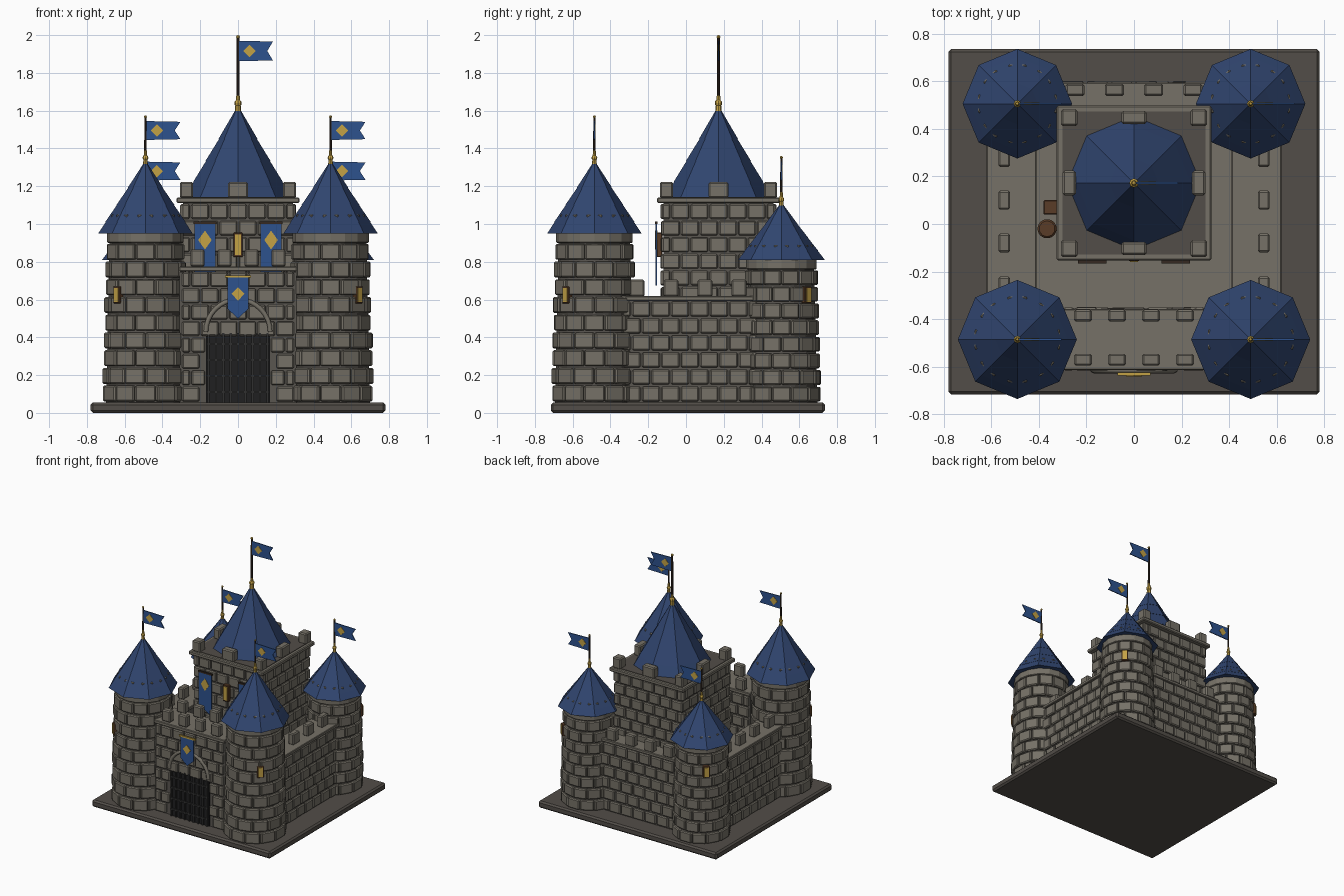
import bpy, bmesh, random
from math import pi, sin, cos, radians
from mathutils import Matrix, Vector

random.seed(4)
if "Cube" in bpy.data.objects:
    bpy.data.objects.remove(bpy.data.objects["Cube"])


def material(name, rgb):
    m = bpy.data.materials.new(name)
    m.use_nodes = True
    m.diffuse_color = (*rgb, 1)
    bsdf = m.node_tree.nodes["Principled BSDF"]
    bsdf.inputs["Base Color"].default_value = (*rgb, 1)
    bsdf.inputs["Roughness"].default_value = 0.9
    return m


STONE = material("stone", (0.18, 0.165, 0.135))
MORTAR = material("mortar", (0.10, 0.092, 0.08))
PAVING = material("dark paving", (0.085, 0.075, 0.065))
ROOF = material("roof blue", (0.03, 0.06, 0.16))
CLOTH = material("cloth blue", (0.027, 0.085, 0.27))
GOLD = material("gold", (0.55, 0.36, 0.06))
IRON = material("iron", (0.014, 0.014, 0.015))
BARS = material("bar grey", (0.03, 0.03, 0.03))
WOOD = material("wood", (0.10, 0.045, 0.02))
POLE = material("pole brown", (0.035, 0.022, 0.015))


def finish(name, bm, mat, bevel=0.0):
    me = bpy.data.meshes.new(name)
    bm.to_mesh(me)
    bm.free()
    me.materials.append(mat)
    ob = bpy.data.objects.new(name, me)
    bpy.context.collection.objects.link(ob)
    if bevel:
        mod = ob.modifiers.new("chamfer", "BEVEL")
        mod.width, mod.segments = bevel, 1
    return ob


def add_box(bm, centre, size, angle=0):
    m = Matrix.Translation(centre) @ Matrix.Rotation(angle, 4, "Z") @ Matrix.Diagonal((*size, 1))
    bmesh.ops.create_cube(bm, size=1, matrix=m)


def box(name, centre, size, mat, bevel=0.0, angle=0):
    bm = bmesh.new()
    add_box(bm, centre, size, angle)
    return finish(name, bm, mat, bevel)


def add_cone(bm, x, y, z0, z1, r0, r1, sides):
    bmesh.ops.create_cone(bm, cap_ends=True, segments=sides, radius1=r0, radius2=r1, depth=z1 - z0,
                          matrix=Matrix.Translation((x, y, (z0 + z1) / 2)))


def cone(name, x, y, z0, z1, r0, r1, sides, mat, bevel=0.0):
    bm = bmesh.new()
    add_cone(bm, x, y, z0, z1, r0, r1, sides)
    return finish(name, bm, mat, bevel)


def plate(name, points, origin, thick, mat):
    """Flat outline in x and z, given a thickness along y."""
    bm = bmesh.new()
    o = Vector(origin)
    face = bm.faces.new([bm.verts.new(o + Vector((x, -thick / 2, z))) for x, z in points])
    ext = bmesh.ops.extrude_face_region(bm, geom=[face])
    bmesh.ops.translate(bm, vec=(0, thick, 0), verts=[v for v in ext["geom"] if isinstance(v, bmesh.types.BMVert)])
    bmesh.ops.recalc_face_normals(bm, faces=bm.faces)
    return finish(name, bm, mat)


def diamond(name, x, y, z, w, h, thick):
    plate(name, [(-w, 0), (0, -h), (w, 0), (0, h)], (x, y, z), thick, GOLD)


def add_courses(bm, centre, angle, length, z0, z1, rows, count, gate=None):
    """Running-bond blocks on a flat wall face that looks along angle."""
    h, w = (z1 - z0) / rows, length / count
    out, side = Vector((cos(angle), sin(angle), 0)), Vector((-sin(angle), cos(angle), 0))
    for row in range(rows):
        z = z0 + h * (row + 0.5)
        shift = w / 2 if row % 2 else 0
        for i in range(count + row % 2):
            a = max(-length / 2, -length / 2 + i * w - shift)
            b = min(length / 2, a + w if i or not shift else a + w / 2)
            spans = [(a, b)]
            if gate and z < gate[1]:
                spans = [(a, min(b, -gate[0])), (max(a, gate[0]), b)]
            for s, e in spans:
                if e - s > 0.03:
                    p = Vector((*centre, z)) + side * (s + e) / 2 + out * random.uniform(-0.004, 0.003)
                    add_box(bm, p, (0.03, e - s - 0.008, h - 0.01), angle)


def flag(x, y, z0, top, r, fh):
    """Gold finial, pole, swallowtail flag and emblem."""
    cone("flag_pole", x, y, z0, top - 0.01, r, r * 0.8, 8, POLE)
    cone("finial_cone", x, y, z0 - 0.03, z0 + 0.06, r * 2, r, 8, GOLD)
    for name, z, s in (("finial_ball", z0 + 0.02, 2.2), ("pole_ball", top - r * 1.1, 1.1)):
        bm = bmesh.new()
        bmesh.ops.create_uvsphere(bm, u_segments=8, v_segments=6, radius=r * s,
                                  matrix=Matrix.Translation((x, y, z)))
        finish(name, bm, GOLD)
    z, e = top - 0.03 - fh, 0.185
    plate("flag", [(0, -fh), (e, -fh + 0.004), (e - 0.03, 0), (e, fh - 0.004), (0, fh)], (x, y, z), 0.007, CLOTH)
    diamond("flag_emblem", x + 0.06, y, z, 0.033, 0.033, 0.012)


def roof(name, x, y, z0, z1, radius):
    """Eight-sided spire in overlapping tiers."""
    bm = bmesh.new()
    steps = [0, 0.18, 0.42, 0.66, 1]
    at = lambda f: z0 + (z1 - z0) * f
    for a, b in zip(steps, steps[1:]):
        lip = 0.008 if a else 0
        add_cone(bm, x, y, at(a) - lip, at(b), radius * (1 - a) + lip, max(radius * (1 - b), 0.004), 8)
    finish(name, bm, ROOF)


def window(name, x, y, z, angle, h):
    out = Vector((cos(angle), sin(angle), 0))
    p = Vector((x, y, z))
    box(name + "_frame", p, (0.03, 0.05, h), WOOD, 0.004, angle)
    box(name + "_pane", p + out * 0.013, (0.012, 0.034, h * 0.82), GOLD, 0, angle)


def tower(name, x, y, eave, tip, radius, rows, top):
    z0, wall = 0.055, eave - 0.05
    r0, r1 = radius * 0.89, radius * 0.81
    cone(name + "_core", x, y, z0, eave, r0 - 0.014, r1 - 0.014, 16, MORTAR)
    cone(name + "_collar", x, y, wall, eave + 0.01, r1, r1, 16, STONE, 0.004)
    bm, n, h = bmesh.new(), 12, (wall - z0) / rows
    for row in range(rows):
        r = r0 + (r1 - r0) * row / rows
        for i in range(n):
            a = (i + row % 2 / 2) * 2 * pi / n
            d = r - 0.025 + random.uniform(-0.003, 0.004)
            add_box(bm, (x + d * cos(a), y + d * sin(a), z0 + h * (row + 0.5)),
                    (0.05, 2 * pi * r / n - 0.008, h - 0.01), a)
    finish(name + "_blocks", bm, STONE, 0.007)
    # Battlements whose corners break through the roof
    bm, peak = bmesh.new(), eave + (tip - eave) * 0.265
    for i in range(8):
        a, d = i * pi / 4, radius * 0.72 - 0.02
        add_box(bm, (x + d * cos(a), y + d * sin(a), (eave + peak) / 2),
                (0.04, radius * 0.33, peak - eave), a)
    finish(name + "_battlements", bm, STONE, 0.004)
    roof(name + "_roof", x, y, eave, tip, radius)
    flag(x, y, tip, top, 0.007, 0.05)
    a = radians(45 if x > 0 else 135) * (1 if y > 0 else -1)
    window(name + "_window", x + r1 * 1.01 * cos(a), y + r1 * 1.01 * sin(a), 0.625, a, 0.09)


# Ground slab and courtyard
box("base_slab", (0, 0.01, 0.0275), (1.56, 1.45, 0.055), PAVING, 0.012)
box("courtyard_floor", (0, 0, 0.055), (0.86, 0.86, 0.012), STONE)

# Corner towers
for side, sx in (("left", 1), ("right", -1)):
    tower("front_" + side + "_tower", sx * 0.49, -0.485, 0.95, 1.33, 0.25, 9, 1.575)
    tower("back_" + side + "_tower", sx * 0.49, 0.505, 0.81, 1.11, 0.23, 8, 1.36)

# Curtain walls with walkways and merlons
blocks, merlons, coping = bmesh.new(), bmesh.new(), bmesh.new()
for sx in (-1, 1):
    box("side_wall", (sx * 0.51, 0, 0.325), (0.18, 0.9, 0.55), MORTAR)
    add_box(coping, (sx * 0.515, 0, 0.606), (0.21, 0.9, 0.024))
    add_courses(blocks, (sx * 0.6, 0.02), 0 if sx > 0 else pi, 0.72, 0.055, 0.595, 6, 7)
    for y in (-0.26, -0.08, 0.1, 0.28):
        add_box(merlons, (sx * 0.545, y, 0.66), (0.05, 0.08, 0.09))
box("back_wall", (0, 0.5, 0.325), (0.8, 0.17, 0.55), MORTAR)
add_box(coping, (0, 0.5, 0.606), (0.8, 0.19, 0.024))
add_courses(blocks, (0, 0.582), pi / 2, 0.72, 0.055, 0.595, 6, 7)
for i in range(4):
    add_box(merlons, ((i - 1.5) * 0.165, 0.563, 0.66), (0.08, 0.052, 0.09))

# Gatehouse
box("gatehouse_core", (0, -0.48, 0.4), (0.62, 0.23, 0.69), MORTAR)
add_box(coping, (0, -0.485, 0.762), (0.62, 0.255, 0.026))
add_courses(blocks, (0, -0.598), -pi / 2, 0.6, 0.055, 0.75, 8, 6, (0.17, 0.42))
add_courses(blocks, (0, -0.367), pi / 2, 0.6, 0.055, 0.75, 8, 6)
for i in range(4):
    for y in (-0.57, -0.385):
        add_box(merlons, ((i - 1.5) * 0.143, y, 0.82), (0.075, 0.05, 0.09))

# Gate, portcullis and arch
box("gate_panel", (0, -0.597, 0.238), (0.34, 0.012, 0.366), IRON)
bm = bmesh.new()
for i in range(9):
    add_box(bm, ((i - 4) * 0.039, -0.607, 0.238), (0.012, 0.012, 0.37))
for i in range(4):
    add_box(bm, (0, -0.609, 0.11 + i * 0.085), (0.33, 0.01, 0.012))
finish("portcullis_bars", bm, BARS)
curve = bpy.data.curves.new("gate_arch", "CURVE")
curve.dimensions, curve.bevel_depth, curve.bevel_resolution = "3D", 0.014, 1
curve.use_fill_caps = True
spline = curve.splines.new("POLY")
spline.points.add(16)
for i, p in enumerate(spline.points):
    p.co = (0.17 * cos(i * pi / 16), -0.613, 0.43 + 0.17 * sin(i * pi / 16), 1)
curve.materials.append(STONE)
bpy.context.collection.objects.link(bpy.data.objects.new("gate_arch", curve))

# Shield banner above the gate
w = 0.055
plate("gate_banner", [(-w, 0), (-w, -0.17), (0, -0.22), (w, -0.17), (w, 0)], (0, -0.632, 0.72), 0.009, CLOTH)
diamond("gate_emblem", 0, -0.634, 0.63, 0.034, 0.036, 0.014)
box("gate_banner_rod", (0, -0.63, 0.722), (0.14, 0.014, 0.012), GOLD)

# Keep
KY, KH = 0.172, 0.29
box("keep_core", (0, KY, 0.58), (KH * 2, KH * 2, 1.06), MORTAR)
for i in range(4):
    a = i * pi / 2
    add_courses(blocks, (KH * cos(a), KY + KH * sin(a)), a, 0.605, 0.055, 1.11, 12, 6)
box("keep_cornice", (0, KY, 1.125), (0.65, 0.65, 0.03), STONE, 0.006)
box("keep_terrace", (0, KY, 1.14), (0.6, 0.6, 0.008), PAVING)
for i in (-1, 0, 1):
    for j in (-1, 0, 1):
        if i or j:
            size = (0.07 if j else 0.055, 0.07 if i else 0.055)
            size = (size[0] if i else 0.105, size[1] if j else 0.105)
            add_box(merlons, (i * 0.272, KY + j * 0.275, 1.18), (*size, 0.085))
roof("keep_roof", 0, KY, 1.14, 1.62, 0.283)
flag(0, KY, 1.62, 2.0, 0.009, 0.054)
finish("wall_blocks", blocks, STONE, 0.007)
finish("merlons", merlons, STONE, 0.008)
finish("coping", coping, STONE, 0.004)

# Keep window and hanging banners
window("keep_window", 0, -0.14, 0.89, -pi / 2, 0.13)
for sx in (-1, 1):
    x, y = sx * 0.175, -0.158
    plate("keep_banner", [(-w, 0), (-w, -0.33), (0, -0.29), (w, -0.33), (w, 0)], (x, y, 1.005), 0.009, CLOTH)
    diamond("keep_emblem", x, y, 0.915, 0.036, 0.05, 0.013)
    box("keep_banner_rod", (x, y, 1.007), (0.12, 0.014, 0.012), POLE)

# Courtyard barrel and crate
cone("barrel", -0.365, -0.02, 0.06, 0.17, 0.042, 0.042, 10, WOOD, 0.008)
box("crate", (-0.35, 0.07, 0.095), (0.06, 0.06, 0.07), WOOD, 0.004)
